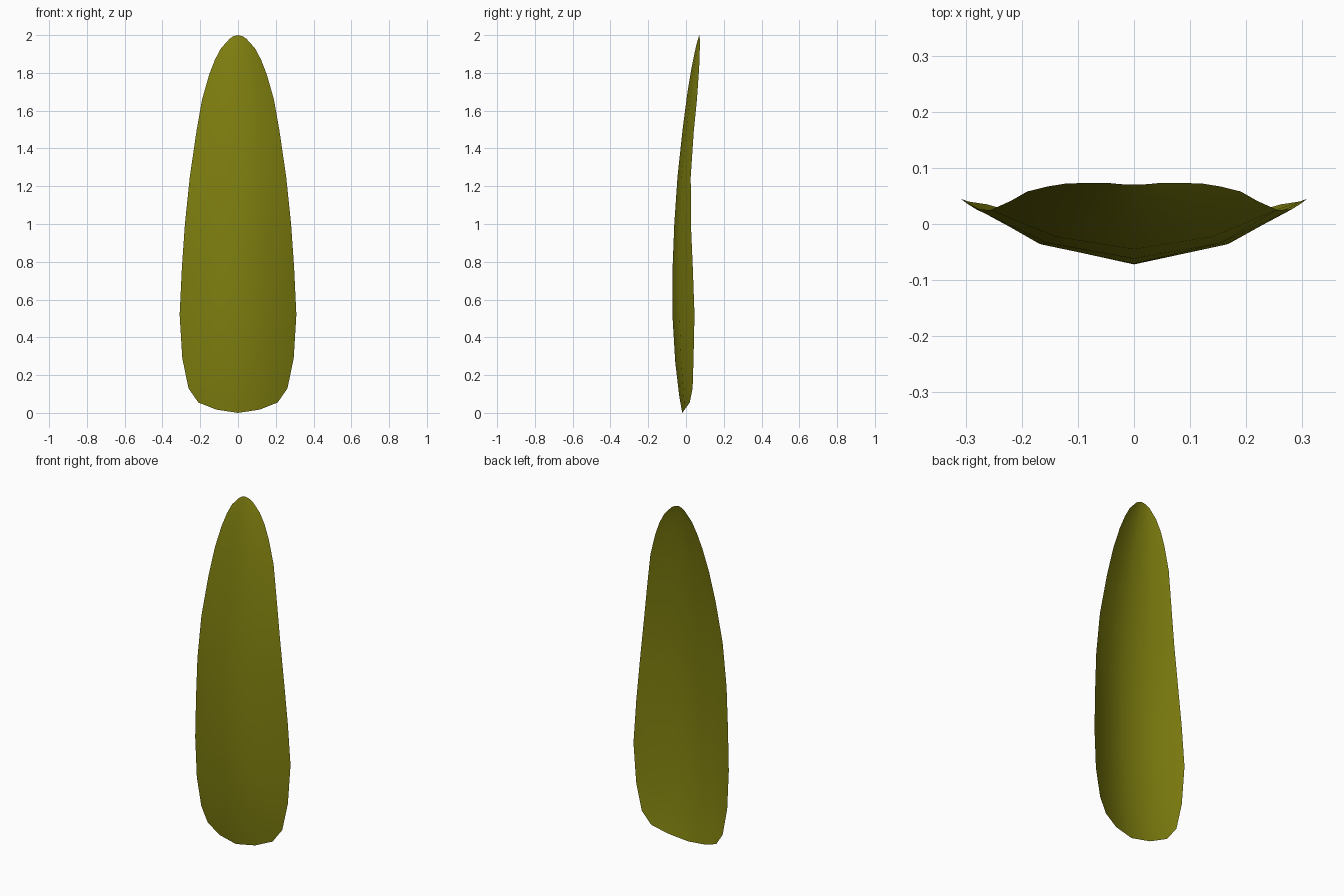
import bpy

# Leaf rows, bottom to top: centre z, edge z, half width, centre y, edge y
ROWS = [
    (0.00, 0.055, 0.210, -0.020, 0.020),
    (0.09, 0.13, 0.262, -0.036, 0.035),
    (0.27, 0.29, 0.295, -0.057, 0.040),
    (0.52, 0.52, 0.309, -0.072, 0.045),
    (0.77, 0.77, 0.297, -0.071, 0.036),
    (1.00, 1.00, 0.281, -0.062, 0.026),
    (1.25, 1.25, 0.255, -0.045, 0.025),
    (1.50, 1.49, 0.220, -0.018, 0.041),
    (1.70, 1.66, 0.190, 0.008, 0.058),
    (1.83, 1.79, 0.153, 0.030, 0.067),
    (1.91, 1.87, 0.122, 0.046, 0.072),
    (1.96, 1.93, 0.090, 0.058, 0.073),
    (2.00, 1.98, 0.045, 0.070, 0.073),
]
# Cross-section: fraction of half width, fraction of the cupping depth
SECTION = [(-1, 1), (-0.55, 0.32), (0, 0), (0.55, 0.32), (1, 1)]

verts, faces = [], []
n = len(SECTION)
for zc, ze, w, yc, ye in ROWS:
    for t, d in SECTION:
        verts.append((t * w, yc + (ye - yc) * d, zc + (ze - zc) * d))
for r in range(len(ROWS) - 1):
    for c in range(n - 1):
        a = r * n + c
        faces.append((a, a + 1, a + n + 1, a + n))

# Single cupped leaf sheet
mesh = bpy.data.meshes.new("leaf")
mesh.from_pydata(verts, [], faces)
mesh.shade_smooth()
leaf = bpy.data.objects.new("leaf", mesh)
bpy.context.collection.objects.link(leaf)

# Olive green
mat = bpy.data.materials.new("olive_green")
mat.diffuse_color = (0.21, 0.21, 0.005, 1)
mesh.materials.append(mat)
